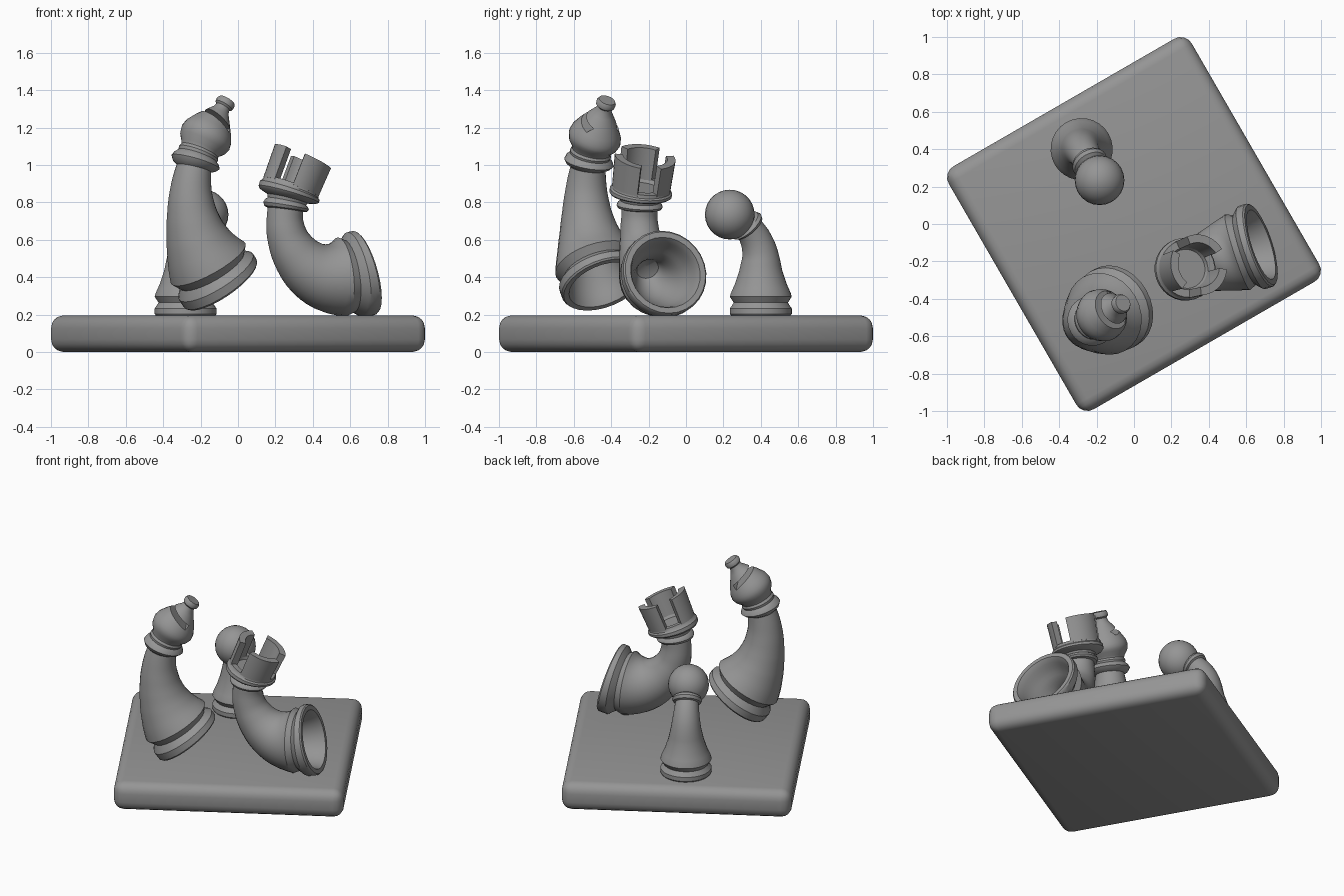
import bpy, bmesh, math
from mathutils import Vector, Matrix

if "Cube" in bpy.data.objects:
    bpy.data.objects.remove(bpy.data.objects["Cube"])

grey = bpy.data.materials.new("stone grey")
grey.use_nodes = True
colour = (0.3, 0.3, 0.3, 1)
grey.diffuse_color = colour
grey.node_tree.nodes["Principled BSDF"].inputs["Base Color"].default_value = colour


def finish(bm, name, angle=35):
    """Turn a bmesh into a smooth-shaded grey object."""
    bmesh.ops.recalc_face_normals(bm, faces=bm.faces[:])
    mesh = bpy.data.meshes.new(name)
    bm.to_mesh(mesh)
    bm.free()
    mesh.materials.append(grey)
    obj = bpy.data.objects.new(name, mesh)
    bpy.context.collection.objects.link(obj)
    smooth(obj, angle)
    return obj


def smooth(obj, angle=35):
    bpy.ops.object.select_all(action='DESELECT')
    obj.select_set(True)
    bpy.context.view_layer.objects.active = obj
    bpy.ops.object.shade_smooth_by_angle(angle=math.radians(angle))


class Spine:
    """A line bending in one upright plane; bends lists (length, elevation)."""

    def __init__(self, origin, azimuth, bends):
        a = math.radians(azimuth)
        self.origin, self.bends = Vector(origin), bends
        self.out = Vector((math.cos(a), math.sin(a), 0))
        self.side = Vector((-math.sin(a), math.cos(a), 0))

    def forward(self, s):
        angle = self.bends[-1][1]
        for (s0, a0), (s1, a1) in zip(self.bends, self.bends[1:]):
            if s <= s1:
                angle = a0 + (a1 - a0) * (s - s0) / (s1 - s0)
                break
        a = math.radians(angle)
        return Vector((0, 0, math.sin(a))) - self.out * math.cos(a)

    def point(self, s, steps=60):
        p = self.origin.copy()
        for i in range(steps):
            p += self.forward(s * (i + 0.5) / steps) * (s / steps)
        return p

    def ring_point(self, s, r, theta):
        f = self.forward(s)
        across = f.cross(self.side)
        return self.point(s) + (self.side * math.cos(theta) + across * math.sin(theta)) * r


def refine(profile, step=0.035):
    """Add in-between rings so long stretches bend smoothly."""
    fine = [profile[0]]
    for (s0, r0), (s1, r1) in zip(profile, profile[1:]):
        n = max(1, math.ceil(abs(s1 - s0) / step))
        fine += [(s0 + (s1 - s0) * i / n, r0 + (r1 - r0) * i / n) for i in range(1, n + 1)]
    return fine


def bent_lathe(name, spine, profile, sides=28):
    """Revolve (length, radius) points round the spine; ends close to a pole."""
    bm = bmesh.new()
    rings = []
    for s, r in refine(profile):
        if r == 0:
            rings.append([bm.verts.new(spine.point(s))] * sides)
        else:
            rings.append([bm.verts.new(spine.ring_point(s, r, math.tau * k / sides))
                          for k in range(sides)])
    for a, b in zip(rings, rings[1:]):
        for k in range(sides):
            n = (k + 1) % sides
            bm.faces.new(list(dict.fromkeys((a[k], a[n], b[n], b[k]))))
    return finish(bm, name)


def wall_section(name, spine, loop, start, end, steps=9):
    """Sweep a closed wall section through part of a turn, with capped ends."""
    bm = bmesh.new()
    rows = []
    for i in range(steps + 1):
        theta = math.radians(start + (end - start) * i / steps)
        rows.append([bm.verts.new(spine.ring_point(s, r, theta)) for s, r in loop])
    for a, b in zip(rows, rows[1:]):
        for k in range(len(loop)):
            n = (k + 1) % len(loop)
            bm.faces.new((a[k], a[n], b[n], b[k]))
    bm.faces.new(rows[0])
    bm.faces.new(rows[-1])
    return finish(bm, name)


# Board: a rounded square slab turned on its axis
bm = bmesh.new()
bmesh.ops.create_cube(bm, size=1, matrix=Matrix.Rotation(math.radians(30), 4, 'Z')
                      @ Matrix.Diagonal((1.5, 1.5, 0.196, 1)))
bmesh.ops.translate(bm, verts=bm.verts[:], vec=(0, 0, 0.098))
bmesh.ops.bevel(bm, geom=bm.edges[:], offset=0.068, segments=4, profile=0.5,
                affect='EDGES')
finish(bm, "board", 40)

# Pawn: upright foot, neck drooping over, ball head
pawn = Spine((-0.28, 0.4, 0.196), -60, [(0, 90), (0.28, 90), (0.62, 162)])
bent_lathe("pawn_body", pawn, [
    (0, 0), (0, 0.16), (0.008, 0.166), (0.037, 0.166), (0.045, 0.16), (0.068, 0.145),
    (0.1, 0.166), (0.12, 0.16), (0.17, 0.138), (0.24, 0.115), (0.32, 0.098), (0.4, 0.086),
    (0.48, 0.076), (0.485, 0.09), (0.5, 0.098), (0.515, 0.09), (0.525, 0.07), (0.6, 0.06), (0.6, 0)])
bm = bmesh.new()
bmesh.ops.create_uvsphere(bm, u_segments=24, v_segments=14, radius=0.133,
                          matrix=Matrix.Translation(pawn.point(0.625)))
finish(bm, "pawn_head")

# Hollow foot shared by the two toppled pieces
hollow_foot = [(0.34, 0), (0.32, 0.06), (0.22, 0.11), (0.1, 0.16), (0.02, 0.185), (0, 0.195),
               (0, 0.225), (0.01, 0.233), (0.055, 0.233), (0.065, 0.225), (0.095, 0.196)]

# Rook: lying on its foot's side, curling upward
rook = Spine((0.68, -0.11, 0.425), 18,
             [(0, -15), (0.14, -5), (0.36, 42), (0.5, 65), (0.66, 95), (0.8, 110), (1, 115)])
bent_lathe("rook_body", rook, hollow_foot + [
    (0.135, 0.213), (0.16, 0.205), (0.23, 0.185), (0.32, 0.158), (0.42, 0.132), (0.53, 0.11),
    (0.64, 0.097), (0.685, 0.096), (0.69, 0.115), (0.705, 0.124), (0.72, 0.118), (0.73, 0.105),
    (0.745, 0.11), (0.76, 0.158), (0.77, 0.168), (0.79, 0.168), (0.8, 0.158), (0.82, 0.155),
    (0.82, 0.115), (0.8, 0.105), (0.8, 0)])
for i in range(3):
    gap = 25 + 120 * i
    wall_section("rook_battlement", rook,
                 [(0.81, 0.157), (0.985, 0.164), (0.985, 0.12), (0.8, 0.112)], gap + 20, gap + 100)

# Bishop: balanced on its foot's edge, arching over
bishop = Spine((-0.09, -0.44, 0.36), 30,
               [(0, 52), (0.15, 58), (0.5, 88), (0.72, 110), (0.85, 122), (1.1, 125)])
body = bent_lathe("bishop_body", bishop, hollow_foot + [
    (0.14, 0.227), (0.165, 0.218), (0.25, 0.185), (0.34, 0.156), (0.44, 0.132), (0.55, 0.112),
    (0.67, 0.095), (0.685, 0.12), (0.705, 0.134), (0.725, 0.125), (0.74, 0.108), (0.755, 0.112),
    (0.77, 0.105), (0.785, 0.11), (0.815, 0.133), (0.85, 0.143), (0.885, 0.136), (0.93, 0.111),
    (0.98, 0.077), (1.025, 0.045), (1.045, 0.04), (1.055, 0.051), (1.075, 0.053),
    (1.09, 0.045), (1.09, 0)])

# Slot sawn across the bishop's head
down = (bishop.out * 0.67 - Vector((0, 0, 0.74))).normalized()
normal = down.cross(bishop.side)
place = Matrix((down, bishop.side, normal)).transposed().to_4x4()
place.translation = bishop.origin - bishop.out * 0.085 + Vector((0, 0, 0.92)) + down * 0.03
bm = bmesh.new()
bmesh.ops.create_cube(bm, size=1, matrix=place @ Matrix.Diagonal((0.2, 0.5, 0.03, 1)))
cutter = finish(bm, "slot_cutter")
cutter.hide_render = True
cut = body.modifiers.new("slot", 'BOOLEAN')
cut.operation, cut.object, cut.solver = 'DIFFERENCE', cutter, 'EXACT'
bpy.context.view_layer.objects.active = body
bpy.ops.object.modifier_apply(modifier=cut.name)
bpy.data.objects.remove(cutter)
smooth(body)
